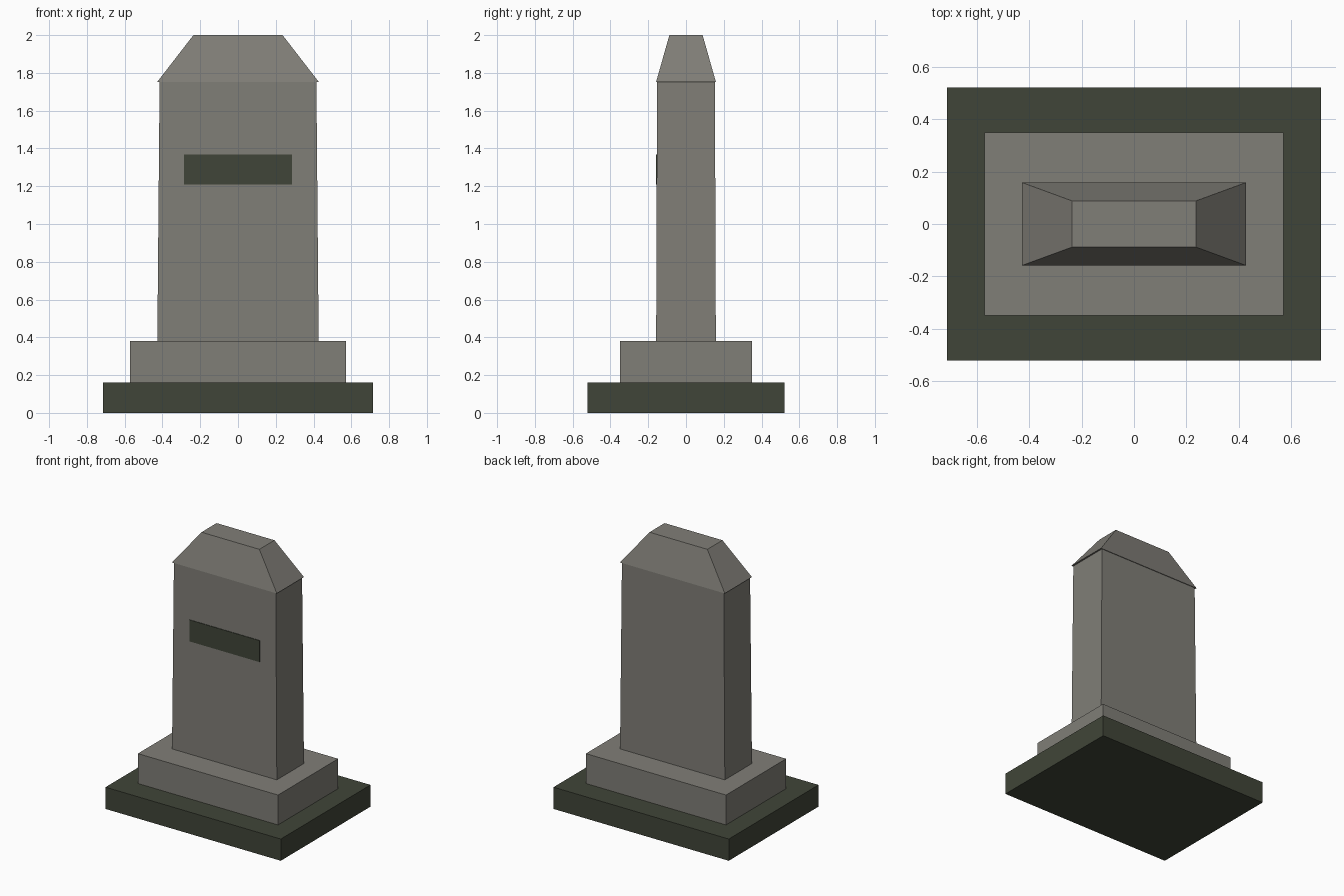
import bpy, bmesh

if "Cube" in bpy.data.objects:
    bpy.data.objects.remove(bpy.data.objects["Cube"])


def material(name, srgb):
    m = bpy.data.materials.new(name)
    lin = [((c / 255 + 0.055) / 1.055) ** 2.4 for c in srgb]
    m.diffuse_color = (*lin, 1)
    m.use_nodes = True
    m.node_tree.nodes["Principled BSDF"].inputs["Base Color"].default_value = m.diffuse_color
    return m


stone = material("grey stone", (128, 126, 119))
green = material("dark green stone", (64, 69, 56))


def block(name, mat, z0, z1, bottom, top=None, y=0):
    """Box from z0 to z1 with half sizes (x, y) at bottom and top."""
    top = top or bottom
    bm = bmesh.new()
    bmesh.ops.create_cube(bm, size=2)
    for v in bm.verts:
        hx, hy = top if v.co.z > 0 else bottom
        v.co = (v.co.x * hx, v.co.y * hy + y, z1 if v.co.z > 0 else z0)
    me = bpy.data.meshes.new(name)
    bm.to_mesh(me)
    bm.free()
    me.materials.append(mat)
    ob = bpy.data.objects.new(name, me)
    bpy.context.collection.objects.link(ob)
    return ob


# Stepped foot
block("base_slab", green, 0, 0.16, (0.714, 0.522))
block("plinth", stone, 0.16, 0.38, (0.571, 0.35))
# Slightly tapering slab and its chamfered cap
block("upright", stone, 0.38, 1.753, (0.427, 0.158), (0.415, 0.153))
block("cap", stone, 1.753, 2.0, (0.427, 0.158), (0.236, 0.088))
# Thin plate on the front face
block("front_plate", green, 1.21, 1.368, (0.286, 0.003), y=-0.1555)
